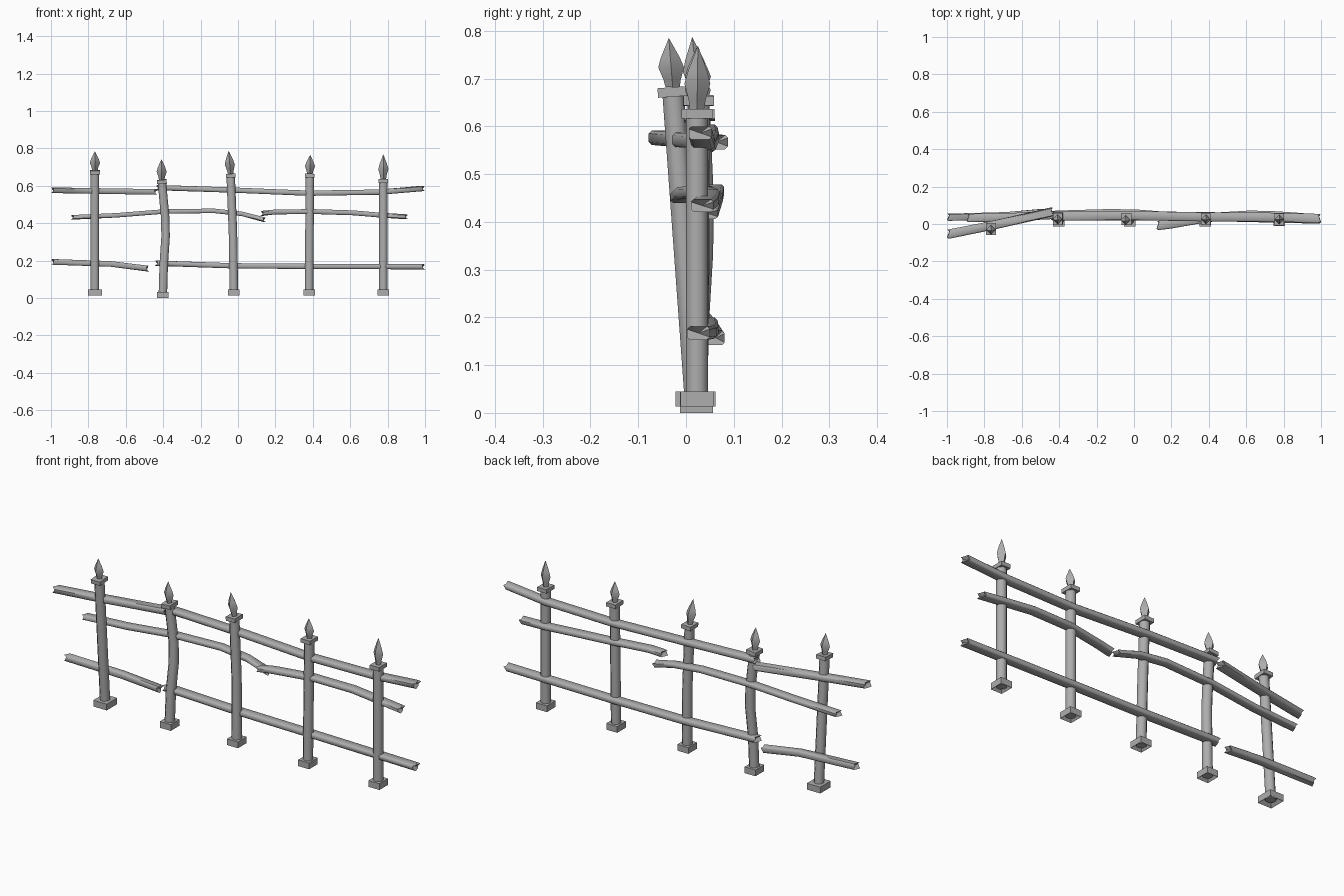
import bpy, bmesh, math
from mathutils import Vector, Matrix

cube = bpy.data.objects.get("Cube")
if cube:
    bpy.data.objects.remove(cube, do_unlink=True)

iron = bpy.data.materials.new("weathered grey")
iron.use_nodes = True
GREY = (0.42, 0.42, 0.42, 1)
iron.diffuse_color = GREY
iron.node_tree.nodes["Principled BSDF"].inputs["Base Color"].default_value = GREY


def finish(bm, name, angle):
    """Turn a bmesh into a named, shaded object."""
    bmesh.ops.recalc_face_normals(bm, faces=bm.faces)
    mesh = bpy.data.meshes.new(name)
    bm.to_mesh(mesh)
    bm.free()
    mesh.materials.append(iron)
    ob = bpy.data.objects.new(name, mesh)
    bpy.context.collection.objects.link(ob)
    bpy.ops.object.select_all(action='DESELECT')
    ob.select_set(True)
    bpy.context.view_layer.objects.active = ob
    bpy.ops.object.shade_smooth_by_angle(angle=math.radians(angle))


def bridge(bm, rings):
    """Skin between neighbouring rings of equal length."""
    n = len(rings[0])
    for a, b in zip(rings, rings[1:]):
        for i in range(n):
            j = (i + 1) % n
            bm.faces.new((a[i], a[j], b[j], b[i]))


def level_ring(bm, centre, radius, sides, turn=0.0):
    """Horizontal ring of vertices."""
    return [bm.verts.new(centre + Vector((radius * math.cos(a), radius * math.sin(a), 0)))
            for a in [math.tau * (i + turn) / sides for i in range(sides)]]


def spine_at(path, z):
    """Point on a post's centre line at a height."""
    for a, b in zip(path, path[1:]):
        if z <= b.z:
            break
    return a.lerp(b, (z - a.z) / (b.z - a.z))


def block(name, centre, size, direction, recess=False):
    """Square collar or foot, tilted along the post."""
    bm = bmesh.new()
    bmesh.ops.create_cube(bm, size=1)
    if recess:
        floor = [f for f in bm.faces if f.normal.z < -0.9]
        bmesh.ops.inset_region(bm, faces=floor, thickness=0.27)
        bmesh.ops.translate(bm, verts=floor[0].verts, vec=(0, 0, 0.5))
    turn = Vector((0, 0, 1)).rotation_difference(direction).to_matrix().to_4x4()
    bm.transform(Matrix.Translation(centre) @ turn @ Matrix.Diagonal((*size, 1)))
    finish(bm, name, 30)


def post(name, points, collar_top, tip, foot):
    path = [Vector(p) for p in points]
    # round shaft
    bm = bmesh.new()
    rings = [level_ring(bm, p, 0.0245, 8, 0.5) for p in path]
    bridge(bm, rings)
    bm.faces.new(rings[0])
    bm.faces.new(rings[-1])
    finish(bm, name + "_shaft", 50)
    # foot and collar
    lean = (path[-1] - path[-2]).normalized()
    block(name + "_foot", path[0] + Vector((0, 0, 0.006)), foot, Vector((0, 0, 1)), True)
    top = spine_at(path, collar_top)
    block(name + "_collar", top - lean * 0.01, (0.052, 0.064, 0.02), lean)
    # four-sided spear head
    bm = bmesh.new()
    end = Vector(tip)
    rings = [level_ring(bm, top.lerp(end, t), r, 4)
             for t, r in ((0, 0.015), (0.15, 0.018), (0.4, 0.027), (0.6, 0.02))]
    bridge(bm, rings)
    point = bm.verts.new(end)
    for i in range(4):
        bm.faces.new((rings[-1][i], rings[-1][(i + 1) % 4], point))
    bm.faces.new(rings[0])
    finish(bm, name + "_spear_head", 40)


# rail section: a box with narrow chamfers, as fractions of its half sizes
SECTION = [(1, 0.6), (0.75, 1), (-0.75, 1), (-1, 0.6),
           (-1, -0.6), (-0.75, -1), (0.75, -1), (1, -0.6)]
NOTCH = (0.2, 0.8, 0.1, 0.9, 0.5, 0.0, 0.7, 1.0)


def rail(name, points, half_y=0.024, half_z=0.014, jag=0.018):
    """Flat bar along x with splintered ends."""
    bm = bmesh.new()
    rings = []
    last = len(points) - 1
    for k, p in enumerate(points):
        inward = 1 if k == 0 else -1 if k == last else 0
        rings.append([bm.verts.new(Vector(p) + Vector((inward * jag * cut, half_y * y, half_z * z)))
                      for (y, z), cut in zip(SECTION, NOTCH)])
    bridge(bm, rings)
    # splintered caps sink inwards
    for ring, p, s in ((rings[0], points[0], 1), (rings[-1], points[-1], -1)):
        hub = bm.verts.new(Vector(p) + Vector((s * jag * 1.2, 0, 0)))
        for i in range(8):
            bm.faces.new((ring[i], ring[(i + 1) % 8], hub))
    finish(bm, name, 50)


# posts, from the model's right to its left
SMALL = (0.062, 0.07, 0.032)
post("leaning_post", [(-0.765, 0.02, 0.023), (-0.765, -0.027, 0.67)],
     0.682, (-0.765, -0.036, 0.785), (0.076, 0.084, 0.032))
post("bent_post", [(-0.402, 0.022, 0.01), (-0.397, 0.025, 0.18), (-0.387, 0.034, 0.33),
                   (-0.39, 0.036, 0.44), (-0.407, 0.028, 0.62)],
     0.632, (-0.409, 0.02, 0.742), SMALL)
post("middle_post", [(-0.022, 0.022, 0.023), (-0.027, 0.027, 0.35), (-0.039, 0.026, 0.65)],
     0.664, (-0.05, 0.013, 0.787), SMALL)
post("fourth_post", [(0.38, 0.022, 0.023), (0.384, 0.027, 0.65)],
     0.664, (0.386, 0.022, 0.765), SMALL)
post("end_post", [(0.777, 0.023, 0.023), (0.777, 0.023, 0.62)],
     0.636, (0.777, 0.025, 0.769), SMALL)

# upper rails
rail("upper_rail_long", [(-0.44, 0.042, 0.59), (-0.03, 0.045, 0.577), (0.38, 0.038, 0.56),
                         (0.76, 0.036, 0.566), (1.0, 0.03, 0.586)])
rail("upper_rail_short", [(-1.0, -0.054, 0.576), (-0.76, -0.008, 0.572), (-0.43, 0.064, 0.567)],
     0.024, 0.015)
# middle rails
rail("middle_rail_right", [(-0.895, 0.032, 0.431), (-0.65, 0.037, 0.442), (-0.4, 0.05, 0.462),
                           (-0.13, 0.058, 0.466), (0.02, 0.055, 0.45), (0.15, 0.045, 0.418)],
     0.022, 0.012)
rail("middle_rail_left", [(0.12, -0.008, 0.452), (0.2, 0.0, 0.46), (0.4, 0.035, 0.462),
                          (0.62, 0.048, 0.455), (0.76, 0.044, 0.443), (0.91, 0.034, 0.434)],
     0.024, 0.013)
# lower rails
rail("lower_rail_long", [(-0.445, 0.042, 0.186), (-0.03, 0.044, 0.172), (0.38, 0.04, 0.169),
                         (1.0, 0.026, 0.167)])
rail("lower_rail_short", [(-1.0, 0.036, 0.193), (-0.68, 0.045, 0.182), (-0.475, 0.062, 0.157)],
     0.019, 0.015)
